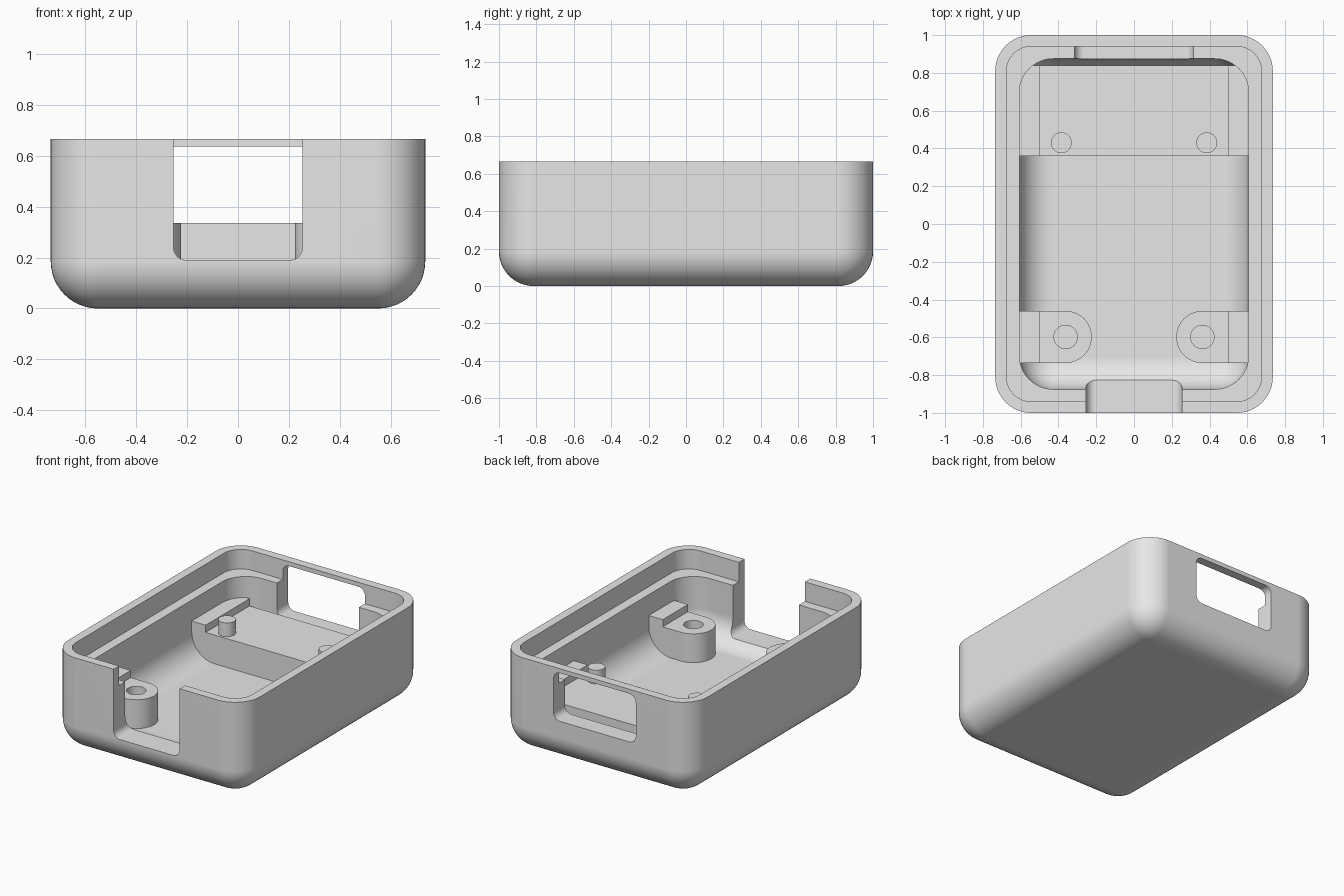
import bpy
import bmesh
from math import sin, cos, pi, radians

cube = bpy.data.objects.get("Cube")
if cube:
    bpy.data.objects.remove(cube, do_unlink=True)

grey = bpy.data.materials.new("light_grey_plastic")
grey.use_nodes = True
grey.diffuse_color = (0.8, 0.8, 0.8, 1)
grey.node_tree.nodes["Principled BSDF"].inputs["Base Color"].default_value = (0.8, 0.8, 0.8, 1)

SEG = 12            # segments per quarter round
HX, HY, TOP = 0.735, 1.0, 0.665
LEDGE, FLOOR, SHELF = 0.53, 0.135, 0.335
STRIP_TOP = 0.385


def rounded_rect(hx, hy, r):
    pts = []
    for k, (sx, sy) in enumerate([(1, 1), (-1, 1), (-1, -1), (1, -1)]):
        for i in range(SEG + 1):
            a = (k + i / SEG) * pi / 2
            pts.append((sx * (hx - r) + r * cos(a), sy * (hy - r) + r * sin(a)))
    return pts


def loft(name, loops):
    """Closed solid skinned through equal-length loops, capped at both ends."""
    bm = bmesh.new()
    rings = [[bm.verts.new(p) for p in loop] for loop in loops]
    n = len(rings[0])
    for a, b in zip(rings, rings[1:]):
        for i in range(n):
            j = (i + 1) % n
            bm.faces.new((a[i], a[j], b[j], b[i]))
    bm.faces.new(rings[0][::-1])
    bm.faces.new(rings[-1])
    bmesh.ops.recalc_face_normals(bm, faces=bm.faces)
    mesh = bpy.data.meshes.new(name)
    bm.to_mesh(mesh)
    bm.free()
    mesh.materials.append(grey)
    obj = bpy.data.objects.new(name, mesh)
    bpy.context.collection.objects.link(obj)
    return obj


def prism(name, pts, lo, hi):
    return loft(name, [[(x, y, z) for x, y in pts] for z in (lo, hi)])


def box(name, x0, x1, y0, y1, z0, z1):
    return prism(name, [(x0, y0), (x1, y0), (x1, y1), (x0, y1)], z0, z1)


def circle(cx, cy, r, n=40):
    return [(cx + r * cos(2 * pi * i / n), cy + r * sin(2 * pi * i / n)) for i in range(n)]


def window_cutter(name, hx, z0, z1, r, y0, y1):
    mid, half = (z0 + z1) / 2, (z1 - z0) / 2
    pts = rounded_rect(hx, half, r)
    return loft(name, [[(x, y, mid + z) for x, z in pts] for y in (y0, y1)])


def apply_modifiers(obj):
    bpy.context.view_layer.update()
    graph = bpy.context.evaluated_depsgraph_get()
    mesh = bpy.data.meshes.new_from_object(obj.evaluated_get(graph))
    obj.modifiers.clear()
    obj.data = mesh


def cut(obj, cutter):
    mod = obj.modifiers.new("cut", "BOOLEAN")
    mod.operation = "DIFFERENCE"
    mod.solver = "EXACT"
    mod.object = cutter
    apply_modifiers(obj)
    bpy.data.objects.remove(cutter, do_unlink=True)


def finish(obj, mirror=False):
    if mirror:
        obj.modifiers.new("mirror", "MIRROR").use_mirror_merge = False
        apply_modifiers(obj)
    for poly in obj.data.polygons:
        poly.use_smooth = True
    obj.data.set_sharp_from_angle(angle=radians(30))
    obj.modifiers.new("weighted_normals", "WEIGHTED_NORMAL").keep_sharp = True


# Shell: one section swept from the base, over the rim and down to the floor
def ring(hx, hy, r, z):
    return [(x, y, z) for x, y in rounded_rect(hx, hy, r)]


loops = []
R = 0.185
for i in range(SEG + 1):
    a = i / SEG * pi / 2
    d = R * (1 - sin(a))
    loops.append(ring(HX - d, HY - d, 0.19 - d, R * (1 - cos(a))))
loops.append(ring(HX, HY, 0.19, TOP))
loops.append(ring(HX - 0.06, HY - 0.06, 0.13, TOP))
loops.append(ring(HX - 0.06, HY - 0.06, 0.13, LEDGE))
CX, CY, r = 0.607, 0.875, 0.175
loops.append(ring(CX, CY, 0.18, LEDGE))
for i in range(SEG + 1):
    a = i / SEG * pi / 2
    d = r * (1 - cos(a))
    loops.append(ring(CX - d, CY - d, 0.18 - d, FLOOR + r * (1 - sin(a))))
shell = loft("case_shell", loops)

# Front notch open to the rim, and rear window below the rim
cut(shell, window_cutter("front_notch_cutter", 0.253, 0.19, 0.9, 0.05, -1.2, -0.7))
cut(shell, window_cutter("rear_window_cutter", 0.315, 0.30, 0.635, 0.05, 0.7, 1.2))
finish(shell)

# Rear shelf with side strips and locating pins
finish(box("rear_shelf", -0.65, 0.65, 0.36, 0.84, 0.1, SHELF))
finish(box("rear_side_strips", 0.5, 0.65, 0.36, 0.84, SHELF, STRIP_TOP), mirror=True)
finish(prism("locating_pins", circle(0.385, 0.43, 0.055), 0.3, 0.43), mirror=True)

# Front screw bosses: round inner end, running into the side walls
BX, BY, BR = 0.362, -0.598, 0.138
outline = [(0.65, BY + BR)]
for i in range(2 * SEG + 1):
    a = pi / 2 + i / (2 * SEG) * pi
    outline.append((BX + BR * cos(a), BY + BR * sin(a)))
outline.append((0.65, BY - BR))
boss = prism("screw_bosses", outline, 0.1, SHELF)
cut(boss, prism("screw_hole_cutter", circle(BX, BY, 0.062), FLOOR, 0.6))
finish(boss, mirror=True)
finish(box("boss_side_strips", 0.5, 0.65, BY - BR, BY + BR, SHELF, STRIP_TOP), mirror=True)
